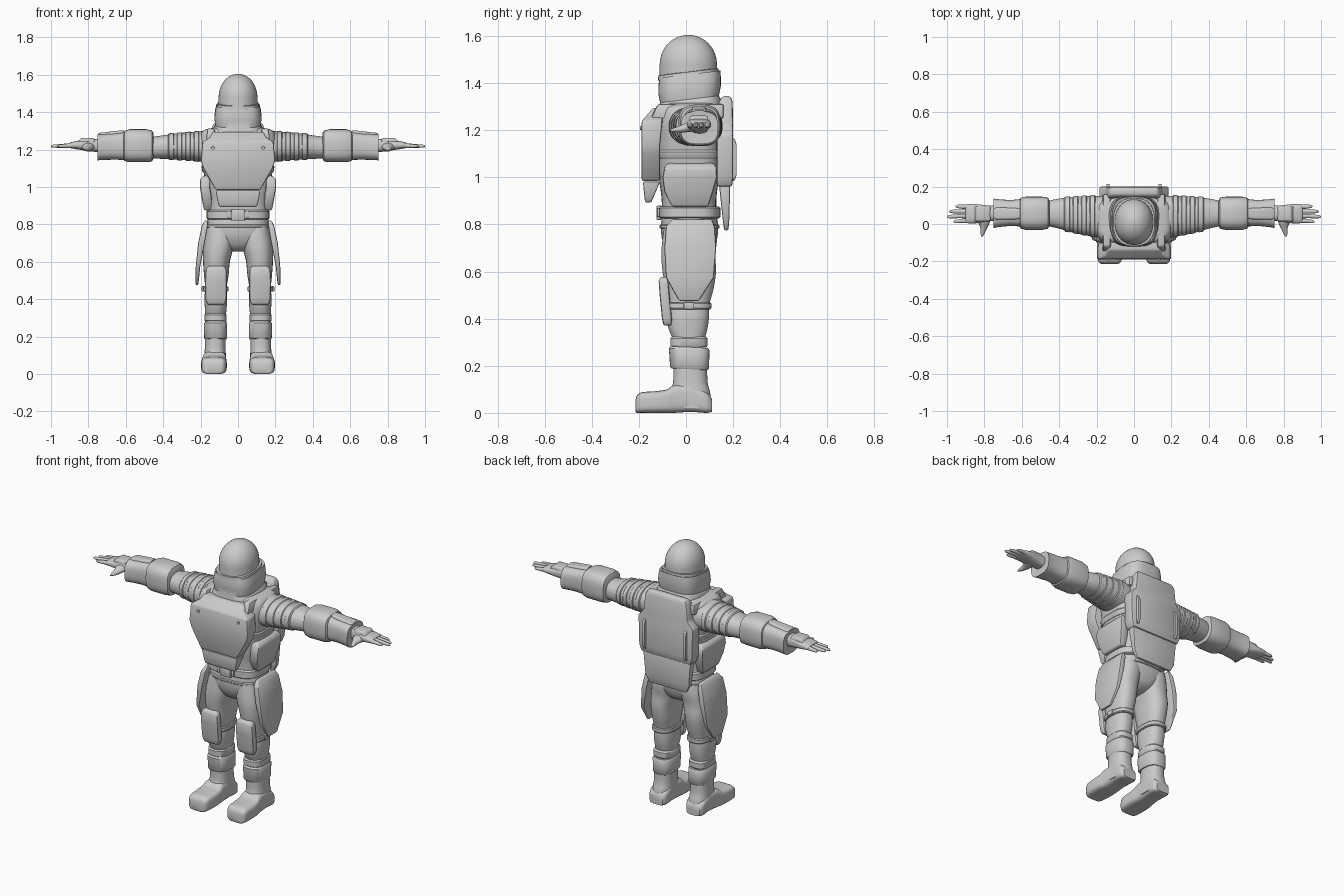
import bpy, bmesh, math
from mathutils import Vector

grey = bpy.data.materials.new("light grey")
grey.diffuse_color = (0.6, 0.6, 0.6, 1)

AXES = {'z': lambda p, a, b: (a, b, p),
        'x': lambda p, a, b: (p, a, b),
        'y': lambda p, a, b: (a, p, b)}


def finish(name, bm, mirror, angle=38):
    bmesh.ops.recalc_face_normals(bm, faces=bm.faces)
    me = bpy.data.meshes.new(name)
    bm.to_mesh(me)
    bm.free()
    me.materials.append(grey)
    for p in me.polygons:
        p.use_smooth = True
    me.set_sharp_from_angle(angle=math.radians(angle))
    ob = bpy.data.objects.new(name, me)
    bpy.context.collection.objects.link(ob)
    if mirror:
        ob.modifiers.new("Mirror", 'MIRROR').use_mirror_merge = False
    return ob


def skin(bm, rings):
    rv = [[bm.verts.new(c) for c in r] for r in rings]
    n = len(rv[0])
    for r, s in zip(rv, rv[1:]):
        for i in range(n):
            j = (i + 1) % n
            bm.faces.new((r[i], r[j], s[j], s[i]))
    bm.faces.new(rv[0])
    bm.faces.new(rv[-1])


def resample(rows, k=4):
    # smooth curve through the sections
    out = []
    for i in range(len(rows) - 1):
        p = [Vector(rows[max(0, min(len(rows) - 1, i + d))]) for d in (-1, 0, 1, 2)]
        for s in range(k):
            t = s / k
            out.append(0.5 * (2 * p[1] + (p[2] - p[0]) * t
                              + (2 * p[0] - 5 * p[1] + 4 * p[2] - p[3]) * t * t
                              + (3 * p[1] - p[0] - 3 * p[2] + p[3]) * t ** 3))
    return out + [Vector(rows[-1])]


def loft(name, axis, rows, n=2.0, seg=32, smooth=False, mirror=False, tilt=0):
    # rows: position, min a, max a, min b, max b; n sets how square the section is
    bm = bmesh.new()
    rings = []
    for p, a0, a1, b0, b1 in (resample(rows) if smooth else rows):
        ring = []
        for i in range(seg):
            t = 2 * math.pi * (i + 0.5) / seg
            c, s = math.cos(t), math.sin(t)
            a = (a0 + a1) / 2 + (a1 - a0) / 2 * math.copysign(abs(c) ** (2 / n), c)
            b = (b0 + b1) / 2 + (b1 - b0) / 2 * math.copysign(abs(s) ** (2 / n), s)
            ring.append(AXES[axis](p + tilt * b, a, b))
        rings.append(ring)
    skin(bm, rings)
    return finish(name, bm, mirror)


def slab(name, rows, bevel=0.008, mirror=False):
    # rows: z, x range, y range, with rounded edges
    bm = bmesh.new()
    skin(bm, [[(x0, y0, z), (x1, y0, z), (x1, y1, z), (x0, y1, z)]
              for z, x0, x1, y0, y1 in rows])
    bmesh.ops.recalc_face_normals(bm, faces=bm.faces)
    edges = [e for e in bm.edges if e.calc_face_angle(0) > math.radians(28)]
    bmesh.ops.bevel(bm, geom=edges, offset=bevel, segments=2, affect='EDGES',
                    profile=0.5, clamp_overlap=True)
    return finish(name, bm, mirror)


# Helmet dome and its rim, with the tall collar
dome = [(1.40, -.104, .104, -.112, .132), (1.48, -.104, .104, -.112, .132)]
for i in range(1, 11):
    t = math.pi / 2 * min(i / 10, 0.985)
    c = math.cos(t)
    dome.append((1.48 + .125 * math.sin(t), -.104 * c, .104 * c, .01 - .122 * c, .01 + .122 * c))
loft("helmet_dome", 'z', dome, n=2.1, seg=40)
loft("helmet_rim", 'z', [(1.425, -.113, .113, -.119, .139), (1.446, -.111, .111, -.118, .138),
                         (1.448, -.098, .098, -.10, .12)], n=2.5, seg=40, tilt=.12)
loft("collar", 'z', [(1.27, -.135, .135, -.115, .145), (1.31, -.134, .134, -.12, .15),
                     (1.33, -.122, .122, -.11, .14), (1.37, -.127, .127, -.118, .148),
                     (1.41, -.122, .122, -.117, .148), (1.436, -.116, .116, -.112, .146),
                     (1.43, -.1, .1, -.098, .13)], n=3.2, seg=40, tilt=.12)

# Torso, ribs band, waist, pelvis, belt
loft("torso", 'z', [(.84, -.158, .158, -.10, .13), (.92, -.158, .158, -.105, .13),
                    (1.0, -.172, .172, -.115, .14), (1.12, -.19, .19, -.12, .148),
                    (1.22, -.205, .205, -.12, .15), (1.28, -.2, .2, -.11, .148),
                    (1.305, -.18, .18, -.095, .135), (1.315, -.14, .14, -.08, .12)],
     n=3.6, seg=40, smooth=True)
loft("rib_band", 'z', [(1.078, -.186, .186, -.123, .152), (1.085, -.192, .192, -.128, .157),
                       (1.108, -.195, .195, -.128, .157), (1.116, -.19, .19, -.122, .15)], n=3.6, seg=40)
loft("pelvis", 'z', [(.655, -.04, .04, -.04, .06), (.68, -.09, .09, -.075, .105),
                     (.73, -.15, .15, -.10, .13), (.79, -.166, .166, -.107, .137),
                     (.85, -.16, .16, -.10, .13)], n=2.6, smooth=True)
loft("belt", 'z', [(.826, -.16, .16, -.108, .14), (.832, -.168, .168, -.115, .147),
                   (.87, -.168, .168, -.115, .147), (.876, -.16, .16, -.108, .14)], n=3.2, seg=40)
slab("buckle", [(.82, -.036, .036, -.126, -.1), (.88, -.036, .036, -.126, -.1)], .006)
slab("buckle_clip", [(.832, .04, .056, -.123, -.1), (.87, .04, .056, -.123, -.1)], .004, True)
loft("hip_seam", 'z', [(.782, -.166, .166, -.108, .138), (.786, -.17, .17, -.112, .142),
                       (.796, -.17, .17, -.112, .142), (.8, -.165, .165, -.107, .137)], n=2.7)

# Chest armour with lower flap and bolts
slab("chest_plate", [(.985, -.12, .12, -.188, -.11), (1.10, -.185, .185, -.19, -.11),
                     (1.14, -.198, .198, -.19, -.11), (1.24, -.19, .19, -.188, -.1),
                     (1.265, -.15, .15, -.165, -.1), (1.295, -.135, .135, -.14, -.09)])
slab("chest_flap", [(.893, -.098, .098, -.172, -.148), (.91, -.106, .106, -.176, -.14),
                    (.982, -.12, .12, -.183, -.11)], .006)
loft("chest_bolt", 'y', [(-.195, .127, .143, 1.202, 1.218), (-.18, .125, .145, 1.2, 1.22)],
     seg=16, mirror=True)
slab("shoulder_strap", [(1.25, .12, .17, -.15, .16), (1.312, .125, .165, -.12, .16)], .01, True)

# Backpack shell, ribs and hanging flap
slab("backpack", [(.96, -.165, .165, .13, .196), (1.0, -.18, .18, .13, .2),
                  (1.18, -.185, .185, .13, .2), (1.22, -.15, .15, .13, .2),
                  (1.32, -.14, .14, .14, .198), (1.345, -.125, .125, .155, .19)], .01)
slab("backpack_rib", [(.985, .13, .148, .19, .206), (1.01, .13, .148, .19, .215),
                      (1.14, .13, .148, .19, .215), (1.165, .13, .148, .19, .206)], .005, True)
slab("backpack_flap", [(.775, -.125, .125, .162, .18), (.82, -.148, .148, .156, .184),
                       (.97, -.16, .16, .14, .188)], .007)

# Side pouches and hip plates
slab("side_pouch", [(.875, .14, .182, -.06, .095), (.94, .14, .194, -.092, .115),
                    (1.0, .15, .204, -.1, .132), (1.04, .15, .204, -.092, .13),
                    (1.06, .15, .186, -.08, .12)], .01, True)
slab("hip_plate", [(.475, .212, .228, -.03, .055), (.575, .202, .226, -.085, .118),
                   (.70, .178, .213, -.092, .128), (.79, .162, .194, -.085, .122),
                   (.822, .16, .178, -.06, .11)], .009, True)

# Legs, knee guards, straps
loft("leg", 'z', [(.30, .066, .174, -.05, .075), (.36, .06, .178, -.075, .092),
                  (.41, .058, .18, -.08, .098), (.46, .06, .176, -.078, .1),
                  (.53, .05, .182, -.088, .118), (.60, .043, .187, -.1, .128),
                  (.67, .026, .186, -.105, .125), (.74, .012, .176, -.1, .132),
                  (.80, .01, .165, -.09, .125)], n=2.4, smooth=True, mirror=True)
slab("knee_guard", [(.37, .07, .165, -.096, -.06), (.40, .062, .174, -.102, -.06),
                    (.50, .06, .176, -.112, -.07), (.56, .062, .172, -.116, -.075),
                    (.578, .075, .16, -.108, -.08)], .01, True)
loft("knee_strap", 'z', [(.44, .054, .182, -.086, .104), (.445, .05, .186, -.09, .108),
                         (.464, .05, .186, -.09, .108), (.469, .054, .182, -.086, .104)],
     n=2.6, mirror=True)
slab("strap_clip", [(.44, .178, .194, -.01, .035), (.47, .178, .194, -.01, .035)], .004, True)
loft("shin_band", 'z', [(.278, .064, .174, -.06, .086), (.285, .06, .179, -.067, .092),
                        (.316, .06, .179, -.067, .092), (.325, .067, .171, -.058, .084)],
     n=2.8, mirror=True)
loft("boot_cuff", 'z', [(.186, .062, .176, -.062, .092), (.194, .058, .181, -.068, .098),
                        (.27, .058, .182, -.073, .1), (.28, .064, .175, -.066, .094)],
     n=2.8, mirror=True, tilt=-.05)

# Boots
loft("boot_shaft", 'z', [(.02, .064, .184, -.07, .108), (.08, .064, .182, -.068, .104),
                         (.13, .066, .178, -.055, .092), (.2, .068, .176, -.054, .09)],
     n=2.5, smooth=True, mirror=True)
loft("boot_foot", 'y', [(-.215, .09, .165, .006, .05), (-.208, .075, .185, 0, .074),
                        (-.185, .064, .194, 0, .088), (-.13, .06, .197, 0, .092),
                        (-.08, .061, .194, 0, .1), (-.05, .063, .189, 0, .118),
                        (.02, .064, .184, .004, .12), (.085, .066, .182, 0, .09),
                        (.11, .08, .168, .004, .06)], n=4, smooth=True, mirror=True)

# Arms: sleeve, shoulder rings, elbow pad, forearm guard
loft("sleeve", 'x', [(.15, -.08, .148, 1.125, 1.305), (.22, -.068, .15, 1.138, 1.296),
                     (.32, -.048, .146, 1.145, 1.288), (.40, -.025, .136, 1.15, 1.276),
                     (.47, -.01, .122, 1.152, 1.268)], n=2.3, smooth=True, mirror=True)
for i, x in enumerate((.205, .25, .295, .34)):
    d = .009 * i
    y0, y1, z0, z1 = -.072 + d, .156 - d * .3, 1.134 + d * .35, 1.3 - d * .4
    loft("shoulder_ring_%d" % (i + 1), 'x',
         [(x, y0 + .008, y1 - .008, z0 + .008, z1 - .008), (x + .006, y0, y1, z0, z1),
          (x + .028, y0 + .003, y1 - .002, z0 + .002, z1 - .002),
          (x + .034, y0 + .012, y1 - .008, z0 + .008, z1 - .008)], n=2.4, mirror=True)
loft("elbow_pad", 'x', [(.453, -.01, .125, 1.15, 1.29), (.46, -.025, .142, 1.136, 1.302),
                        (.49, -.032, .146, 1.132, 1.309), (.58, -.032, .146, 1.132, 1.309),
                        (.606, -.024, .14, 1.138, 1.3), (.614, -.01, .125, 1.15, 1.285)],
     n=3, mirror=True)
loft("forearm", 'x', [(.60, -.014, .134, 1.144, 1.294), (.66, -.01, .128, 1.146, 1.288),
                      (.72, -.016, .132, 1.144, 1.284), (.752, -.022, .136, 1.142, 1.28),
                      (.75, 0, .11, 1.17, 1.26)], n=3, mirror=True)
loft("forearm_ridge", 'x', [(.61, .03, .08, 1.27, 1.302), (.63, .025, .085, 1.26, 1.302),
                            (.735, .022, .09, 1.25, 1.29), (.75, .03, .08, 1.25, 1.284)],
     n=4, mirror=True)

# Hands
loft("palm", 'x', [(.74, .018, .098, 1.186, 1.258), (.79, .012, .1, 1.19, 1.256),
                   (.84, .004, .106, 1.198, 1.25), (.89, .004, .106, 1.206, 1.24),
                   (.90, .012, .1, 1.21, 1.234)], n=2.6, smooth=True, mirror=True)
slab("hand_plate", [(1.24, .765, .855, .012, .096), (1.262, .77, .84, .018, .09)], .006, True)
for i, (base, tip, end) in enumerate(((.017, .013, .965), (.042, .039, 1.0),
                                      (.067, .067, .988), (.092, .094, .955))):
    loft("finger_%d" % (i + 1), 'x',
         [(.87, base - .0125, base + .0125, 1.208, 1.236),
          ((.87 + end) / 2, base - .0115, base + .0115, 1.209, 1.231),
          (end - .012, tip - .009, tip + .009, 1.21, 1.226),
          (end, tip - .003, tip + .003, 1.215, 1.22)], seg=12, smooth=True, mirror=True)
loft("thumb", 'y', [(-.068, .808, .816, 1.196, 1.203), (-.05, .798, .821, 1.192, 1.21),
                    (-.02, .784, .822, 1.19, 1.222), (.01, .77, .835, 1.192, 1.235),
                    (.04, .765, .85, 1.195, 1.24)], seg=16, smooth=True, mirror=True)
